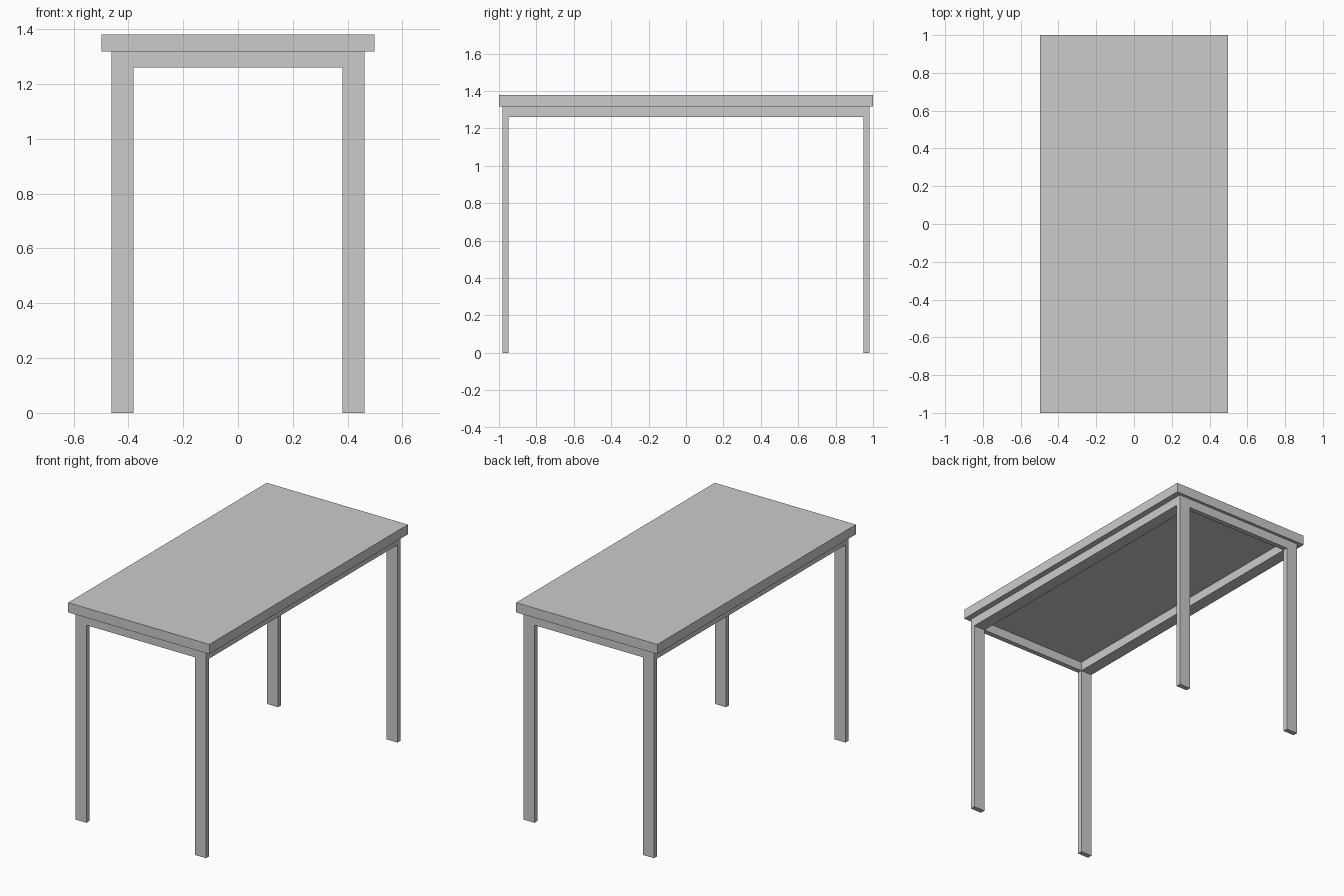
import bpy, bmesh

if "Cube" in bpy.data.objects:
    bpy.data.objects.remove(bpy.data.objects["Cube"])

TOP_Z, SLAB_Z, RAIL_Z = 1.38, 1.318, 1.26   # slab top, slab underside, rail underside
OUT_X, IN_X = 0.461, 0.382                  # outer / inner edge of legs and side rails
OUT_Y, IN_Y = 0.981, 0.949                  # outer / inner face of the end frames


def finish(name, bm):
    bmesh.ops.recalc_face_normals(bm, faces=bm.faces)
    mesh = bpy.data.meshes.new(name)
    bm.to_mesh(mesh)
    bm.free()
    obj = bpy.data.objects.new(name, mesh)
    bpy.context.collection.objects.link(obj)
    return obj


def prism(name, profile, direction):
    """Extrude a closed planar outline along a direction."""
    bm = bmesh.new()
    face = bm.faces.new([bm.verts.new(p) for p in profile])
    result = bmesh.ops.extrude_face_region(bm, geom=[face], use_keep_orig=True)
    verts = [g for g in result["geom"] if isinstance(g, bmesh.types.BMVert)]
    bmesh.ops.translate(bm, verts=verts, vec=direction)
    return finish(name, bm)


def rect(x0, x1, y0, y1, z):
    return [(x0, y0, z), (x1, y0, z), (x1, y1, z), (x0, y1, z)]


# Tabletop slab
prism("tabletop", rect(-0.498, 0.498, -1, 1, SLAB_Z), (0, 0, TOP_Z - SLAB_Z))

# End frames: two legs joined by a short rail, as one upside-down U
u_shape = [(-OUT_X, 0), (-OUT_X, SLAB_Z), (OUT_X, SLAB_Z), (OUT_X, 0),
           (IN_X, 0), (IN_X, RAIL_Z), (-IN_X, RAIL_Z), (-IN_X, 0)]
for name, side in (("front_leg_frame", -1), ("back_leg_frame", 1)):
    prism(name, [(x, side * IN_Y, z) for x, z in u_shape],
          (0, side * (OUT_Y - IN_Y), 0))

# Long side rails between the end frames
for name, side in (("left_side_rail", -1), ("right_side_rail", 1)):
    x0, x1 = sorted((side * IN_X, side * OUT_X))
    prism(name, rect(x0, x1, -IN_Y, IN_Y, RAIL_Z), (0, 0, SLAB_Z - RAIL_Z))
